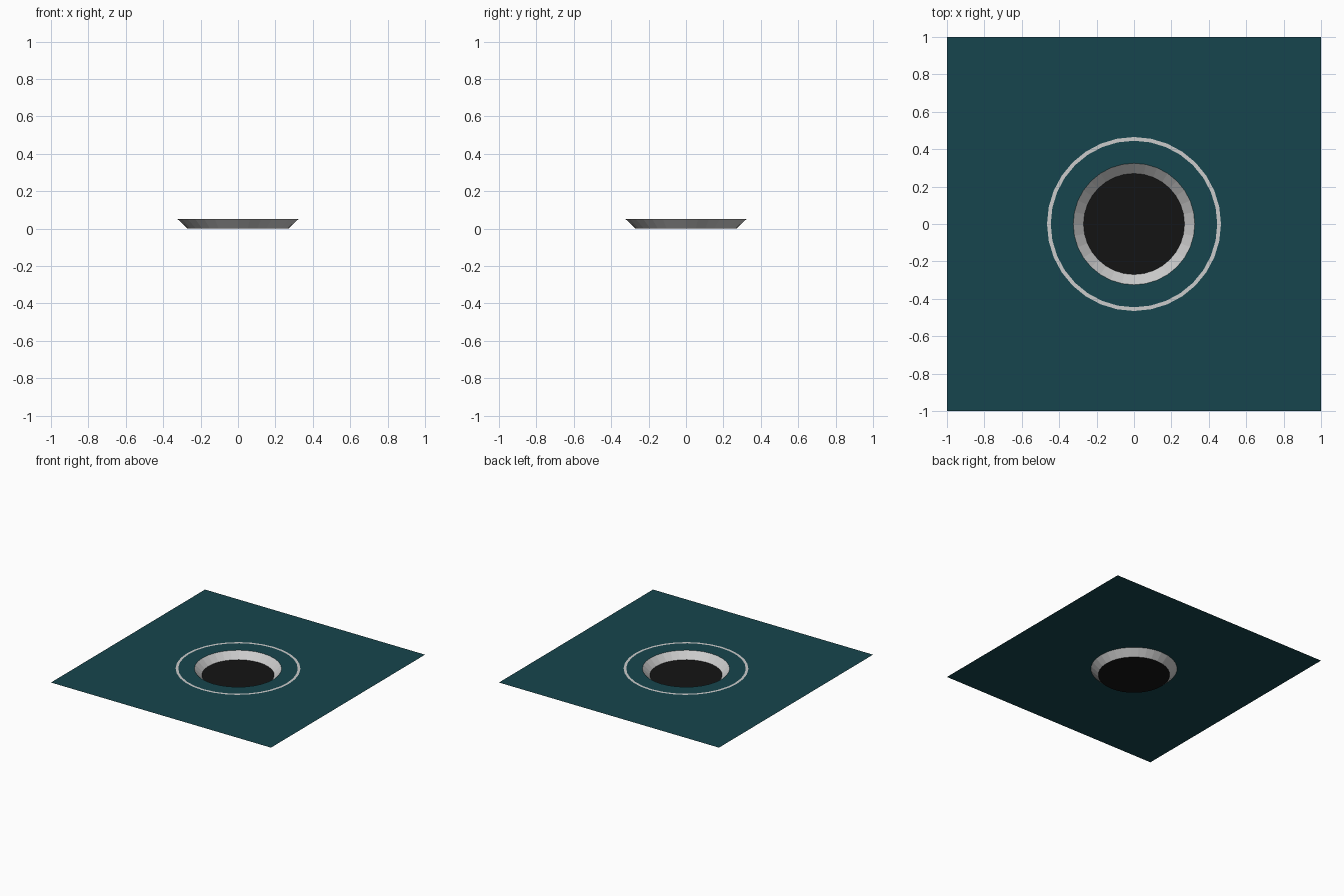
import bpy, bmesh
from math import cos, sin, pi

if "Cube" in bpy.data.objects:
    bpy.data.objects.remove(bpy.data.objects["Cube"])

N = 32          # sides of every circle
TOP = 0.053     # height of the plate; the recess floor sits on z = 0


def circle(r, z):
    return [(r * cos(2 * pi * i / N), r * sin(2 * pi * i / N), z) for i in range(N)]


def square(h, z):
    # same angular steps, pushed out to a square outline
    pts = []
    for x, y, _ in circle(1, 0):
        k = h / max(abs(x), abs(y))
        pts.append((x * k, y * k, z))
    return pts


def material(name, rgb):
    m = bpy.data.materials.new(name)
    m.diffuse_color = (*rgb, 1)
    m.use_nodes = True
    m.node_tree.nodes["Principled BSDF"].inputs["Base Color"].default_value = m.diffuse_color
    return m


def build(name, loops, fill=False, mat=None):
    # bridge loops listed from inside to outside, normals facing up
    bm = bmesh.new()
    rows = [[bm.verts.new(p) for p in loop] for loop in loops]
    for a, b in zip(rows, rows[1:]):
        for i in range(N):
            j = (i + 1) % N
            bm.faces.new((a[i], b[i], b[j], a[j]))
    if fill:
        bm.faces.new(rows[0])
    me = bpy.data.meshes.new(name)
    bm.to_mesh(me)
    bm.free()
    ob = bpy.data.objects.new(name, me)
    bpy.context.collection.objects.link(ob)
    if mat:
        me.materials.append(mat)
    return ob


teal = material("dark_teal", (0.008, 0.06, 0.074))
black = material("black", (0.007, 0.007, 0.007))

# square plate with a round hole
build("plate", [circle(0.325, TOP), square(1.0, TOP)], mat=teal)
# sloped wall of the recess
build("recess_wall", [circle(0.27, 0), circle(0.325, TOP)])
# black floor of the recess
build("recess_floor", [circle(0.27, 0)], fill=True, mat=black)
# thin marking ring lying on the plate
build("marking_ring", [circle(0.445, TOP + 0.001), circle(0.465, TOP + 0.001)])
